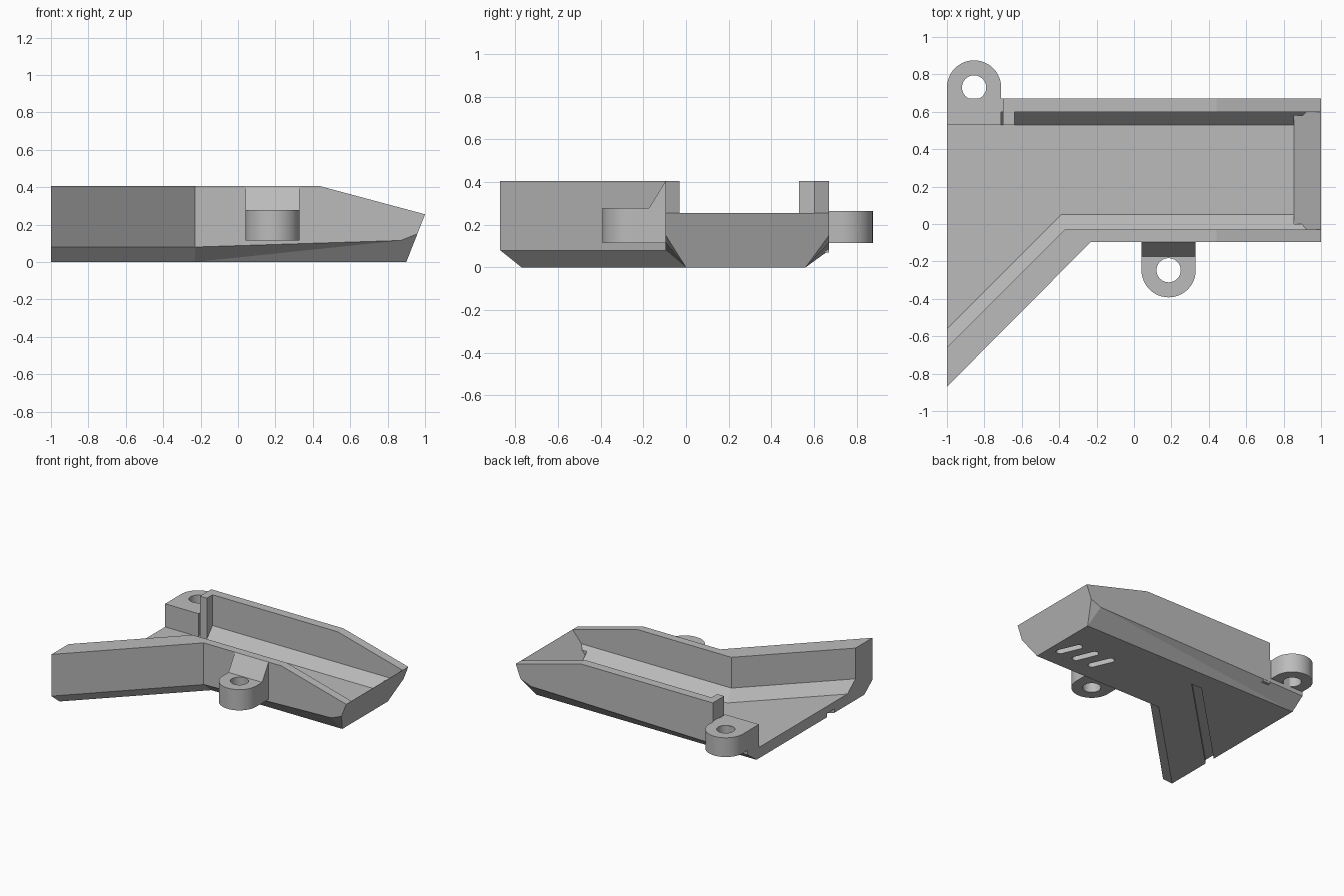
import bpy, bmesh, math
from mathutils import Matrix, Vector

cube = bpy.data.objects.get("Cube")
if cube:
    bpy.data.objects.remove(cube, do_unlink=True)

GREY = (0.5, 0.5, 0.5, 1)
mat = bpy.data.materials.new("plain grey")
mat.use_nodes = True
mat.diffuse_color = GREY
mat.node_tree.nodes["Principled BSDF"].inputs["Base Color"].default_value = GREY


def make(name, verts, faces):
    """Mesh object from points and index faces."""
    bm = bmesh.new()
    vs = [bm.verts.new(v) for v in verts]
    for f in faces:
        bm.faces.new([vs[i] for i in f])
    bmesh.ops.recalc_face_normals(bm, faces=bm.faces)
    me = bpy.data.meshes.new(name)
    bm.to_mesh(me)
    bm.free()
    me.materials.append(mat)
    ob = bpy.data.objects.new(name, me)
    bpy.context.collection.objects.link(ob)
    return ob


def loft(name, rings):
    """Solid through rings of equal length, capped at both ends."""
    n, last = len(rings[0]), len(rings) - 1
    faces = [range(n), [last * n + i for i in range(n)]]
    for r in range(last):
        for i in range(n):
            j = (i + 1) % n
            faces.append([r * n + i, r * n + j, r * n + n + j, r * n + n + i])
    return make(name, [p for ring in rings for p in ring], faces)


def prism(name, outline, z0, z1):
    return loft(name, [[(x, y, z) for x, y in outline] for z in (z0, z1)])


def prism_along(name, axis, profile, a, b):
    """Prism along x (yz profile) or y (xz profile)."""
    put = (lambda t, p: (t, *p)) if axis == "x" else (lambda t, p: (p[0], t, p[1]))
    return loft(name, [[put(t, p) for p in profile] for t in (a, b)])


def box(name, x0, x1, y0, y1, z0, z1):
    return prism(name, [(x0, y0), (x1, y0), (x1, y1), (x0, y1)], z0, z1)


def arc(cx, cy, r, start, end, steps):
    angles = [math.radians(start + (end - start) * i / steps) for i in range(steps + 1)]
    return [(cx + r * math.cos(a), cy + r * math.sin(a)) for a in angles]


def cut(target, cutter):
    cutter.hide_render = True
    mod = target.modifiers.new("cut", "BOOLEAN")
    mod.operation, mod.solver, mod.object = "DIFFERENCE", "EXACT", cutter
    bpy.context.view_layer.objects.active = target
    bpy.ops.object.modifier_apply(modifier=mod.name)
    bpy.data.objects.remove(cutter, do_unlink=True)


# Tray shell: chamfered underside, sloping nose, angled front wing
TOP, FLOOR, LIP = 0.405, 0.085, 0.255
FRONT, BACK = -0.095, 0.67
pts = {
    "wing0": (-1, -0.77, 0), "wing1": (-1, -0.87, 0.08), "wing2": (-1, -0.87, TOP),
    "bend0": (-0.23, 0, 0), "bend1": (-0.23, FRONT, 0.08), "bend2": (-0.23, FRONT, TOP),
    "nose0": (0.9, 0, 0), "nose1": (0.87, FRONT, 0.115), "nose2": (0.959, FRONT, 0.15),
    "brow": (0.44, FRONT, TOP), "tip": (1, FRONT, LIP),
    "rear0": (-1, 0.56, 0), "rear1": (-1, BACK, 0.08), "rear2": (-1, BACK, TOP),
    "bnose0": (0.9, 0.56, 0), "bnose1": (0.87, BACK, 0.115), "bnose2": (0.959, BACK, 0.15),
    "bbrow": (0.44, BACK, TOP), "btip": (1, BACK, LIP),
}
face_names = [
    "wing0 bend0 nose0 bnose0 rear0", "wing0 wing1 wing2 rear2 rear1 rear0",
    "wing1 bend1 bend2 wing2", "wing0 wing1 bend1 bend0",
    "bend0 bend1 nose1", "bend0 nose1 nose0", "nose0 nose1 nose2",
    "bend1 nose1 nose2 tip brow bend2", "nose0 nose2 tip btip bnose2 bnose0",
    "rear0 rear1 bnose1", "rear0 bnose1 bnose0", "bnose0 bnose1 bnose2",
    "rear1 rear2 bbrow btip bnose2 bnose1",
    "wing2 bend2 brow bbrow rear2", "brow tip btip bbrow",
]
keys = list(pts)
shell = make("tray_shell", pts.values(), [[keys.index(k) for k in f.split()] for f in face_names])


# Cavity: flat floor, sloped foot of the walls, ramp up to the nose lip
def ramp_x(z):
    return 0.855 + (z - FLOOR) * 0.843


def ring(z, front, back, diag):
    x = ramp_x(z)
    return [(-1.1, diag - 1.1, z), (front - diag, front, z), (x, front, z), (x, back, z), (-1.1, back, z)]


cut(shell, loft("cavity_cutter", [ring(FLOOR, 0.05, 0.53, 0.44), ring(0.165, -0.03, 0.6, 0.34),
                                  ring(0.7, -0.03, 0.6, 0.34)]))
ramp = [(ramp_x(FLOOR), FLOOR), (ramp_x(0.7), 0.7), (ramp_x(FLOOR), 0.7)]
cut(shell, prism_along("ramp_cutter", "y", ramp, 0, 0.58))

# Lowered rear wall beside the rear lug
cut(shell, box("rear_wall_cutter", -1.1, -0.7, 0.5, 0.8, 0.262, 0.6))

# Underside: three slanted slots and a diagonal groove
for i in range(3):
    slot = arc(0.075, 0, 0.028, -90, 90, 8) + arc(-0.075, 0, 0.028, 90, 270, 8)
    spin = Matrix.Rotation(math.radians(113), 2)
    outline = [tuple(spin @ Vector(p) + Vector((0.785 - 0.148 * i, 0.22))) for p in slot]
    cut(shell, prism("slot_cutter", outline, -0.1, 0.04))
groove = [(-0.29, 0.4), (-0.2, 0.4), (-1.1, -0.5), (-1.19, -0.5)]
cut(shell, prism("groove_cutter", groove, -0.1, 0.03))

# Post ending the thin rear wall
box("rear_wall_post", -0.7, -0.64, 0.53, 0.669, 0.07, TOP)


# Rounded screw lugs
def lug(name, cx, cy, base, side, z0, z1):
    r = 0.145
    outline = [(cx - r, base), (cx + r, base)]
    outline += [(x, cy + side * (y - cy)) for x, y in arc(cx, cy, r, 0, 180, 24)]
    ob = prism(name, outline, z0, z1)
    cut(ob, prism("hole_cutter", arc(cx, cy, 0.065, 0, 345, 23), z0 - 0.1, z1 + 0.1))
    return ob


lugs = [lug("rear_lug", -0.855, 0.73, 0.6, 1, 0.115, 0.265),
        lug("front_lug", 0.185, -0.247, -0.08, -1, 0.115, 0.277)]
box("rear_lug_base", -1, -0.71, 0.53, 0.64, 0.075, 0.265)
prism_along("front_lug_gusset", "x", [(-0.095, TOP), (-0.095, 0.27), (-0.175, 0.275)], 0.04, 0.33)

# Smooth only the round lug walls
for ob in lugs:
    bpy.ops.object.select_all(action="DESELECT")
    ob.select_set(True)
    bpy.context.view_layer.objects.active = ob
    bpy.ops.object.shade_smooth_by_angle(angle=math.radians(30))
